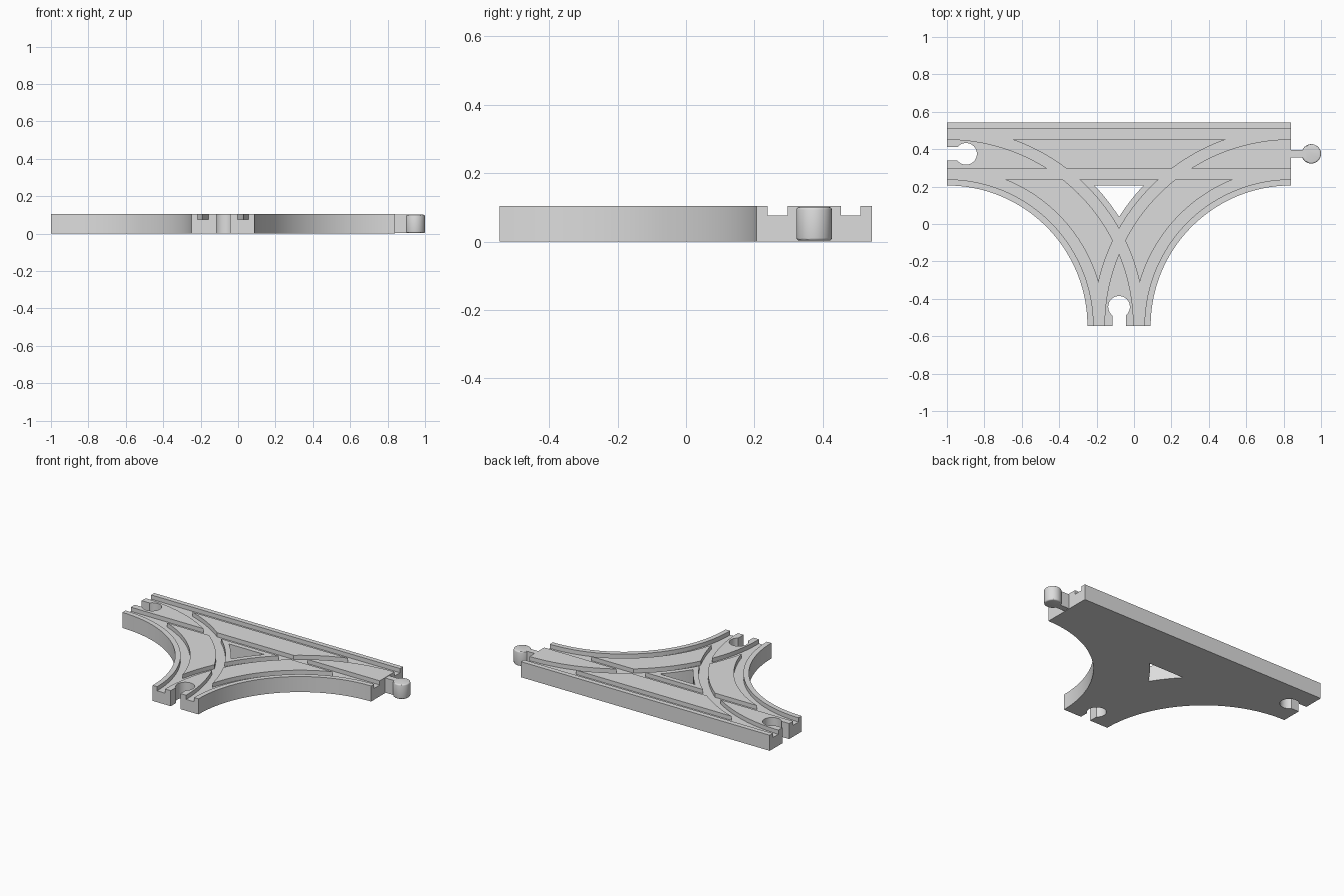
import bpy, bmesh, math
from math import cos, sin, radians

cube = bpy.data.objects.get("Cube")
if cube:
    bpy.data.objects.remove(cube, do_unlink=True)

LEFT, RIGHT, END, HEIGHT = -1.0, 0.84, -0.545, 0.104
MID = (LEFT + RIGHT) / 2          # centre line of the stem
RADIUS = MID - LEFT               # centre line radius of both curves
HALF = 0.169                      # half width of the track
LANE = END + RADIUS               # centre line of the straight
FLOOR = 0.076                     # bottom of the wheel grooves
GROOVES = ((-0.136, -0.078), (0.078, 0.136))

gray = bpy.data.materials.new("track gray")
gray.use_nodes = True
gray.diffuse_color = (0.72, 0.72, 0.72, 1)
gray.node_tree.nodes["Principled BSDF"].inputs["Base Color"].default_value = gray.diffuse_color


def prism(name, points, bottom, top):
    """Extrude a flat outline into a closed solid."""
    bm = bmesh.new()
    face = bm.faces.new([bm.verts.new((x, y, bottom)) for x, y in points])
    new = bmesh.ops.extrude_face_region(bm, geom=[face])["geom"]
    bmesh.ops.translate(bm, vec=(0, 0, top - bottom),
                        verts=[v for v in new if isinstance(v, bmesh.types.BMVert)])
    bmesh.ops.recalc_face_normals(bm, faces=bm.faces)
    mesh = bpy.data.meshes.new(name)
    bm.to_mesh(mesh)
    bm.free()
    mesh.materials.append(gray)
    obj = bpy.data.objects.new(name, mesh)
    bpy.context.collection.objects.link(obj)
    return obj


def arc(cx, cy, r, start, end, steps=48):
    angles = [radians(start + (end - start) * i / steps) for i in range(steps + 1)]
    return [(cx + r * cos(a), cy + r * sin(a)) for a in angles]


def mirror(points):
    return [(2 * MID - x, y) for x, y in points]


def box(x0, x1, y0, y1):
    return [(x0, y0), (x1, y0), (x1, y1), (x0, y1)]


def activate(obj):
    bpy.ops.object.select_all(action='DESELECT')
    obj.select_set(True)
    bpy.context.view_layer.objects.active = obj


def combine(obj, other, operation):
    """Boolean another solid into the object and remove that solid."""
    mod = obj.modifiers.new("combine", 'BOOLEAN')
    mod.operation, mod.solver, mod.object = operation, 'EXACT', other
    activate(obj)
    bpy.ops.object.modifier_apply(modifier=mod.name)
    bpy.data.objects.remove(other, do_unlink=True)


def cut(points, bottom=-0.1):
    cutter = prism("cutter", points, bottom, HEIGHT + 0.1)
    cutter.hide_render = True
    combine(body, cutter, 'DIFFERENCE')


# Track body: straight back, two concave quarter-circle sides
side = arc(LEFT, END, RADIUS - HALF, 90, 0)
body = prism("track_body", side + mirror(side)[::-1] +
             [(RIGHT, LANE + HALF), (LEFT, LANE + HALF)], 0, HEIGHT)

# Triangular opening between the three lanes
outer = RADIUS + HALF
tip = math.degrees(math.acos(RADIUS / outer))
base = math.degrees(math.asin((LANE - HALF - END) / outer))
edge = arc(LEFT, END, outer, base, tip, 8)
cut(edge + mirror(edge)[::-1][1:])

# Wheel grooves along the straight and both curves
for a, b in GROOVES:
    cut(box(LEFT - 0.1, RIGHT + 0.1, LANE + a, LANE + b), FLOOR)
    band = arc(LEFT, END, RADIUS + a, -3, 93) + arc(LEFT, END, RADIUS + b, 93, -3)
    cut(band, FLOOR)
    cut(mirror(band), FLOOR)

# Keyhole sockets at the right end and the stem end
SLOT, SOCKET, DEPTH = 0.036, 0.058, 0.102
gap = math.degrees(math.asin(SLOT / SOCKET))
keyhole = arc(DEPTH, 0, SOCKET, gap - 180, 180 - gap, 32) + [(-0.1, SLOT), (-0.1, -SLOT)]
cut([(LEFT + x, LANE + y) for x, y in keyhole])
cut([(MID + y, END + x) for x, y in keyhole])

# Connector: round peg on a narrow neck
peg = prism("connector_peg", arc(0.948, LANE, 0.052, 0, 348.75, 31), 0.003, 0.101)
neck = prism("neck", box(RIGHT - 0.02, 0.92, LANE - 0.02, LANE + 0.02), 0.003, 0.101)
bevel = peg.modifiers.new("bevel", 'BEVEL')
bevel.width, bevel.segments = 0.008, 3
bevel.limit_method, bevel.angle_limit = 'ANGLE', radians(40)
activate(peg)
bpy.ops.object.modifier_apply(modifier=bevel.name)
combine(peg, neck, 'UNION')

for obj in (body, peg):
    activate(obj)
    bpy.ops.object.shade_smooth_by_angle(angle=radians(30))
